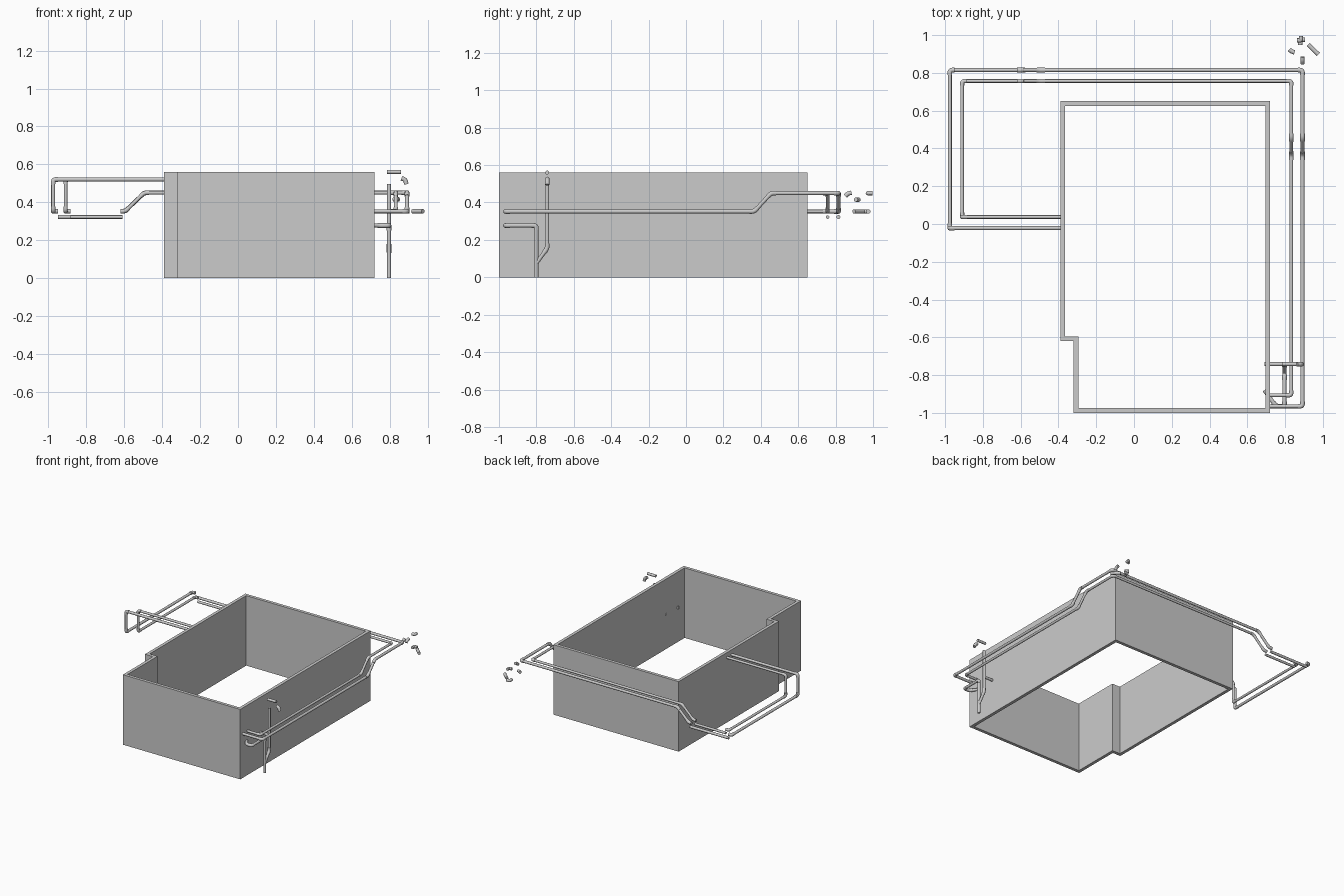
import bpy, bmesh, math
from mathutils import Vector

if "Cube" in bpy.data.objects:
    bpy.data.objects.remove(bpy.data.objects["Cube"])


def fillet(points, bend, steps=5):
    """Round the inner corners of a path."""
    pts = [Vector(p) for p in points]
    out = [pts[0]]
    for a, b, c in zip(pts, pts[1:], pts[2:]):
        p, q = b + (a - b).normalized() * bend, b + (c - b).normalized() * bend
        for i in range(steps + 1):
            t = i / steps
            out.append(p * (1 - t) ** 2 + b * 2 * t * (1 - t) + q * t * t)
    return out + [pts[-1]]


def tube(name, points, radius=0.0105, bend=0.015):
    path = fillet(points, bend)
    data = bpy.data.curves.new(name, 'CURVE')
    data.dimensions = '3D'
    data.bevel_depth = radius
    data.bevel_resolution = 4
    data.use_fill_caps = True
    spline = data.splines.new('POLY')
    spline.points.add(len(path) - 1)
    for sp, p in zip(spline.points, path):
        sp.co = (*p, 1)
    ob = bpy.data.objects.new(name, data)
    bpy.context.collection.objects.link(ob)
    bpy.ops.object.select_all(action='DESELECT')
    ob.select_set(True)
    bpy.context.view_layer.objects.active = ob
    bpy.ops.object.convert(target='MESH')
    bpy.ops.object.shade_smooth_by_angle(angle=math.radians(40))
    return bpy.context.object


def pipe_run(name, points, radius=0.0105):
    """A pipe with a slightly thicker elbow fitting at every bend."""
    tube(name, points, radius)
    pts = [Vector(p) for p in points]
    for i, (a, b, c) in enumerate(zip(pts, pts[1:], pts[2:])):
        tube(f"{name}_elbow_{i}", [b + (a - b).normalized() * 0.025, b,
                                   b + (c - b).normalized() * 0.025], radius + 0.002)


# Room walls: outer and inner outline, open at top and bottom
def walls():
    H, t = 0.56, 0.025
    outer = [(-0.39, 0.65), (-0.39, -0.62), (-0.32, -0.62),
             (-0.32, -1.0), (0.72, -1.0), (0.72, 0.65)]
    inner = [(-0.39 + t, 0.65 - t), (-0.39 + t, -0.62 + t), (-0.32 + t, -0.62 + t),
             (-0.32 + t, -1 + t), (0.72 - t, -1 + t), (0.72 - t, 0.65 - t)]
    bm = bmesh.new()
    rings = [[bm.verts.new((x, y, z)) for x, y in loop]
             for loop, z in ((outer, 0), (outer, H), (inner, H), (inner, 0))]
    for k in range(4):
        a, b = rings[k], rings[(k + 1) % 4]
        for i in range(6):
            j = (i + 1) % 6
            bm.faces.new((a[i], a[j], b[j], b[i]))
    bmesh.ops.recalc_face_normals(bm, faces=bm.faces)
    me = bpy.data.meshes.new("room_walls")
    bm.to_mesh(me)
    bm.free()
    bpy.context.collection.objects.link(bpy.data.objects.new("room_walls", me))


walls()

# Two parallel supply lines that wrap around the back of the room
LOW, HIGH, TOP = 0.352, 0.45, 0.52
for name, left, exit_y, back, right, front, end_x, r in (
        ("outer_line", -0.975, -0.022, 0.815, 0.892, -0.965, 0.70, 0.0105),
        ("inner_line", -0.91, 0.037, 0.757, 0.833, -0.907, 0.70, 0.0095)):
    pipe_run(name + "_left", [(-0.37, exit_y, TOP), (left, exit_y, TOP), (left, exit_y, LOW),
                              (left, back, LOW), (left + 0.025, back, LOW)], r)
    # lowered loose length
    tube(name + "_loose_length", [(left + 0.025, back, 0.322), (-0.61, back, 0.322)], r)
    pipe_run(name + "_right", [(-0.615, back, LOW), (-0.595, back, LOW), (-0.495, back, HIGH),
                               (right, back, HIGH), (right, 0.455, HIGH), (right, 0.365, LOW),
                               (right, front, LOW), (end_x, front, LOW)], r)

# Drain line from the wall, round the corner and down to the floor
X, ZD = 0.797, 0.277
pipe_run("drain_line", [(0.69, -0.88, ZD), (0.752, -0.965, ZD), (X, -0.965, ZD),
                        (X, -0.80, ZD), (X, -0.80, 0)])

# Vent riser branching off the drain, with its wall branch
pipe_run("vent_riser", [(X, -0.80, 0.075), (X, -0.742, 0.155), (X, -0.742, 0.495)])
tube("vent_branch", [(0.69, -0.742, ZD), (X, -0.742, ZD)])

# Spare pieces by the riser
tube("spare_length_top", [(0.785, -0.742, 0.56), (0.86, -0.742, 0.56)])
tube("spare_elbow_top", [(0.863, -0.742, 0.527), (0.882, -0.742, 0.518),
                         (0.889, -0.742, 0.495)], 0.012, 0.008)

# Spare fittings at the back right corner
spares = [
    ("spare_length_back", [(0.922, 0.95, LOW), (0.976, 0.898, LOW)]),
    ("spare_bend_a", [(0.822, 0.924, 0.415), (0.834, 0.914, 0.415), (0.85, 0.908, 0.415)]),
    ("spare_bend_b", [(0.892, 0.852, 0.434), (0.892, 0.866, 0.448), (0.892, 0.885, 0.452)]),
    ("spare_elbow_a", [(0.862, 0.972, HIGH), (0.884, 0.972, HIGH), (0.884, 0.996, HIGH)]),
    ("spare_elbow_b", [(0.904, 0.975, LOW), (0.88, 0.975, LOW), (0.88, 0.948, LOW)]),
]
for name, pts in spares:
    tube(name, pts, 0.0115, 0.008)
